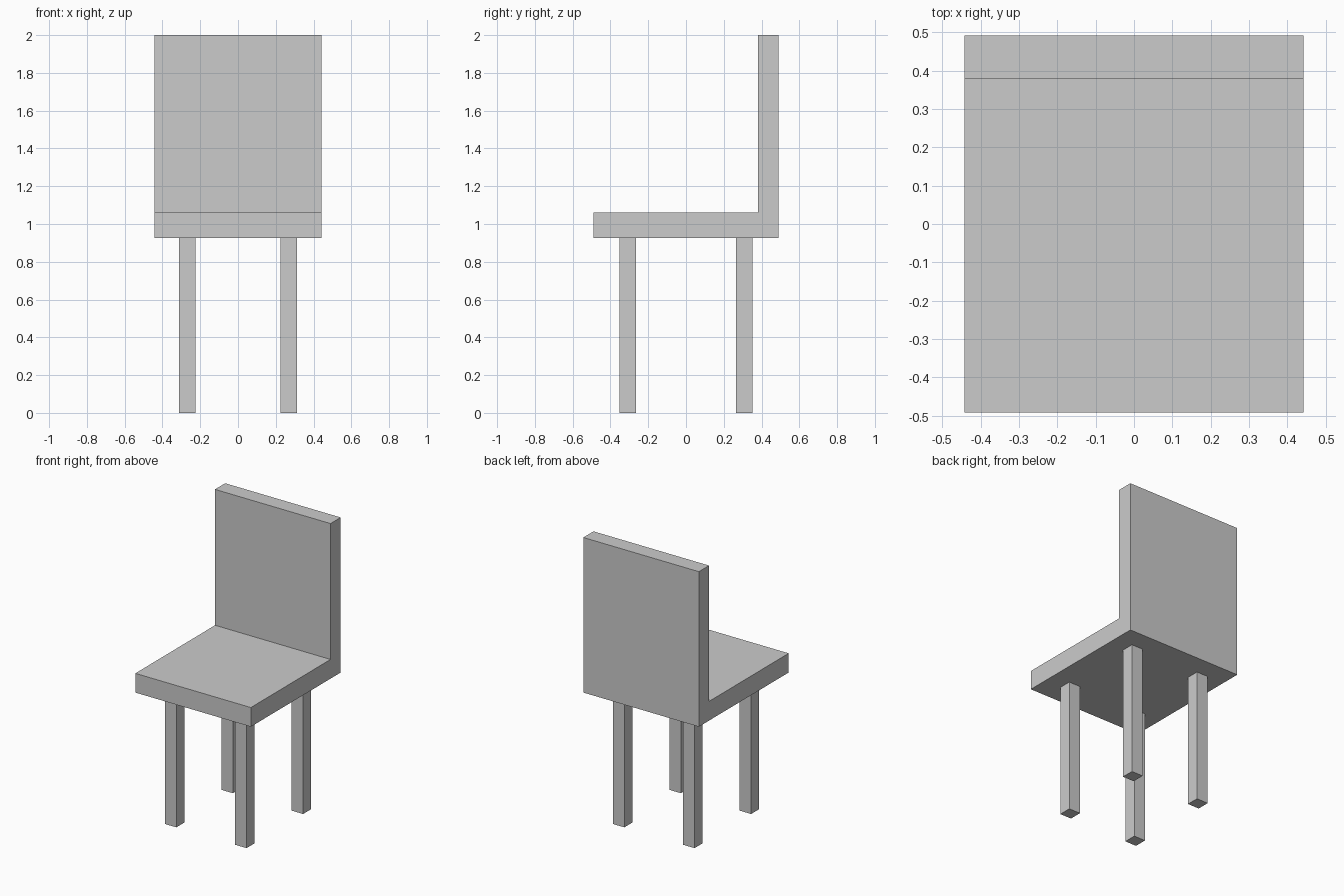
import bpy
import bmesh

if "Cube" in bpy.data.objects:
    bpy.data.objects.remove(bpy.data.objects["Cube"])


def extrude_part(name, profile, direction):
    """Extrude a closed flat profile along a direction into a solid."""
    bm = bmesh.new()
    face = bm.faces.new([bm.verts.new(p) for p in profile])
    result = bmesh.ops.extrude_face_region(bm, geom=[face], use_keep_orig=True)
    top = [g for g in result["geom"] if isinstance(g, bmesh.types.BMVert)]
    bmesh.ops.translate(bm, verts=top, vec=direction)
    bmesh.ops.recalc_face_normals(bm, faces=bm.faces)
    mesh = bpy.data.meshes.new(name)
    bm.to_mesh(mesh)
    bm.free()
    obj = bpy.data.objects.new(name, mesh)
    bpy.context.collection.objects.link(obj)
    return obj


HALF_W, HALF_D = 0.442, 0.491
SEAT_BOTTOM, SEAT_TOP, BACK_FRONT = 0.927, 1.06, 0.38

# Seat and backrest: one L-shaped side profile extruded across the width
side = [(-HALF_D, SEAT_BOTTOM), (HALF_D, SEAT_BOTTOM), (HALF_D, 2.0),
        (BACK_FRONT, 2.0), (BACK_FRONT, SEAT_TOP), (-HALF_D, SEAT_TOP)]
extrude_part("seat_and_backrest", [(-HALF_W, y, z) for y, z in side],
             (2 * HALF_W, 0, 0))

# Four square legs
LEG_X, LEG_Y, LEG_R = 0.269, 0.309, 0.044
for y_name, sy in (("front", -1), ("back", 1)):
    for x_name, sx in (("left", -1), ("right", 1)):
        square = [(sx * LEG_X + a * LEG_R, sy * LEG_Y + b * LEG_R, 0)
                  for a, b in ((-1, -1), (1, -1), (1, 1), (-1, 1))]
        extrude_part(f"{y_name}_{x_name}_leg", square, (0, 0, SEAT_BOTTOM))
